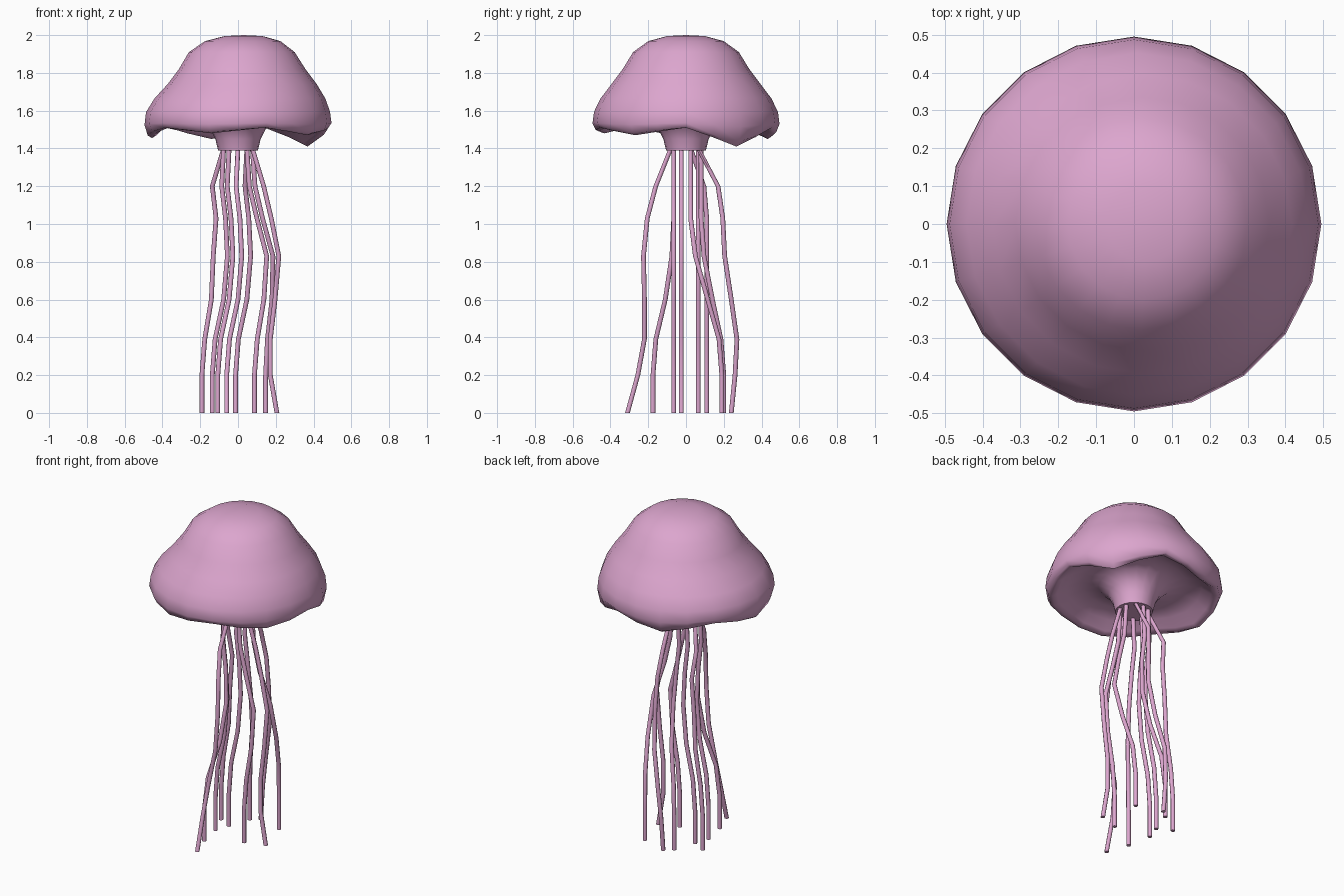
import bpy, bmesh, math

if "Cube" in bpy.data.objects:
    bpy.data.objects.remove(bpy.data.objects["Cube"])

pink = bpy.data.materials.new("soft_pink")
pink.diffuse_color = (0.72, 0.38, 0.62, 1)
pink.use_nodes = True
pink.node_tree.nodes["Principled BSDF"].inputs["Base Color"].default_value = pink.diffuse_color


def finish(name, bm, angle):
    bmesh.ops.recalc_face_normals(bm, faces=bm.faces)
    me = bpy.data.meshes.new(name)
    bm.to_mesh(me)
    bm.free()
    me.materials.append(pink)
    ob = bpy.data.objects.new(name, me)
    bpy.context.collection.objects.link(ob)
    bpy.ops.object.select_all(action='DESELECT')
    ob.select_set(True)
    bpy.context.view_layer.objects.active = ob
    bpy.ops.object.shade_smooth_by_angle(angle=math.radians(angle))
    return ob


def skin(bm, rings):
    """Bridge equal rings of vertices with quads."""
    n = len(rings[0])
    for a, b in zip(rings, rings[1:]):
        for i in range(n):
            j = (i + 1) % n
            bm.faces.new((a[i], a[j], b[j], b[i]))


# Bell: lathed profile with a five-lobed rim; entries are
# radius, height, sideways shift, share of the lobe drop
PROFILE = [
    (0.10, 1.995, 0.03, 0), (0.20, 1.968, 0.025, 0), (0.28, 1.91, 0.02, 0),
    (0.335, 1.82, 0.022, 0), (0.395, 1.74, 0.022, 0), (0.452, 1.665, 0.01, 0),
    (0.487, 1.595, 0, 0.05), (0.495, 1.535, 0, 0.2), (0.478, 1.51, 0, 0.75),
    (0.455, 1.51, 0, 1.0), (0.43, 1.52, 0, 0.9), (0.38, 1.55, 0, 0.4),
    (0.29, 1.57, 0, 0.1), (0.20, 1.55, 0, 0), (0.145, 1.50, 0, 0),
    (0.12, 1.45, 0, 0), (0.105, 1.388, 0, 0),
]
LOBE_DROP = [0.10, 0.06, 0.055, 0.03, 0.04]
SIDES = 20


def lobe(i):
    depth = LOBE_DROP[(i // 4) % 5]
    return depth * (0.5 - 0.5 * math.cos(math.tau * i / 4))


bm = bmesh.new()
rings = []
for r, z, dx, share in PROFILE:
    ring = []
    for i in range(SIDES):
        t = math.tau * i / SIDES
        ring.append(bm.verts.new((dx + r * math.cos(t), r * math.sin(t),
                                  z - share * lobe(i))))
    rings.append(ring)
skin(bm, rings)
top = bm.verts.new((0.03, 0, 2.0))
for i in range(SIDES):
    bm.faces.new((top, rings[0][i], rings[0][(i + 1) % SIDES]))
bm.faces.new(rings[-1])
finish("bell", bm, 60)

# Tentacles: ten thin tubes on a ring, each following x and y drifts
HEIGHTS = [1.40, 1.20, 1.03, 0.83, 0.60, 0.39, 0.20, 0.0]
DRIFT = [0, -0.01, 0.01, 0.02, 0, -0.045, -0.06, -0.06]      # shared sway in x
FAR = [0, 0.06, 0.10, 0.14, 0.12, 0.095, 0.095, 0.13]         # right-hand sway
NEAR = [0, 0.013, 0.053, 0.105, 0.09, 0.055, 0.04, 0.04]
RIGHT = [0, 0.014, 0.054, 0.109, 0.104, 0.08, 0.07, 0.07]
LEFT = [0, -0.06, -0.04, -0.055, -0.065, -0.10, -0.115, -0.115]
STILL = [0] * 8
BACK = [0, 0, 0, 0.025, 0.09, 0.15, 0.165, 0.165]
TENTACLES = [
    (18, RIGHT, BACK),
    (54, DRIFT, [0, 0.105, 0.13, 0.14, 0.175, 0.205, 0.195, 0.175]),
    (90, DRIFT, [0, 0, 0, 0.015, 0.06, 0.105, 0.12, 0.12]),
    (126, DRIFT, STILL),
    (162, LEFT, [0, 0.07, 0.085, 0.085, 0.085, 0.085, 0.085, 0.085]),
    (198, DRIFT, STILL),
    (234, DRIFT, [0, 0, 0, -0.01, -0.045, -0.095, -0.11, -0.11]),
    (270, DRIFT, [0, -0.08, -0.125, -0.145, -0.14, -0.14, -0.175, -0.23]),
    (306, NEAR, STILL),
    (342, FAR, STILL),
]
RADIUS, TUBE_SIDES = 0.0125, 8
for k, (deg, xs, ys) in enumerate(TENTACLES):
    a = math.radians(deg)
    bm = bmesh.new()
    rings = []
    for z, dx, dy in zip(HEIGHTS, xs, ys):
        cx, cy = 0.08 * math.cos(a) + dx, 0.08 * math.sin(a) + dy
        rings.append([bm.verts.new((cx + RADIUS * math.cos(math.tau * i / TUBE_SIDES),
                                    cy + RADIUS * math.sin(math.tau * i / TUBE_SIDES), z))
                      for i in range(TUBE_SIDES)])
    skin(bm, rings)
    bm.faces.new(rings[0])
    bm.faces.new(rings[-1])
    finish(f"tentacle_{k + 1}", bm, 50)
